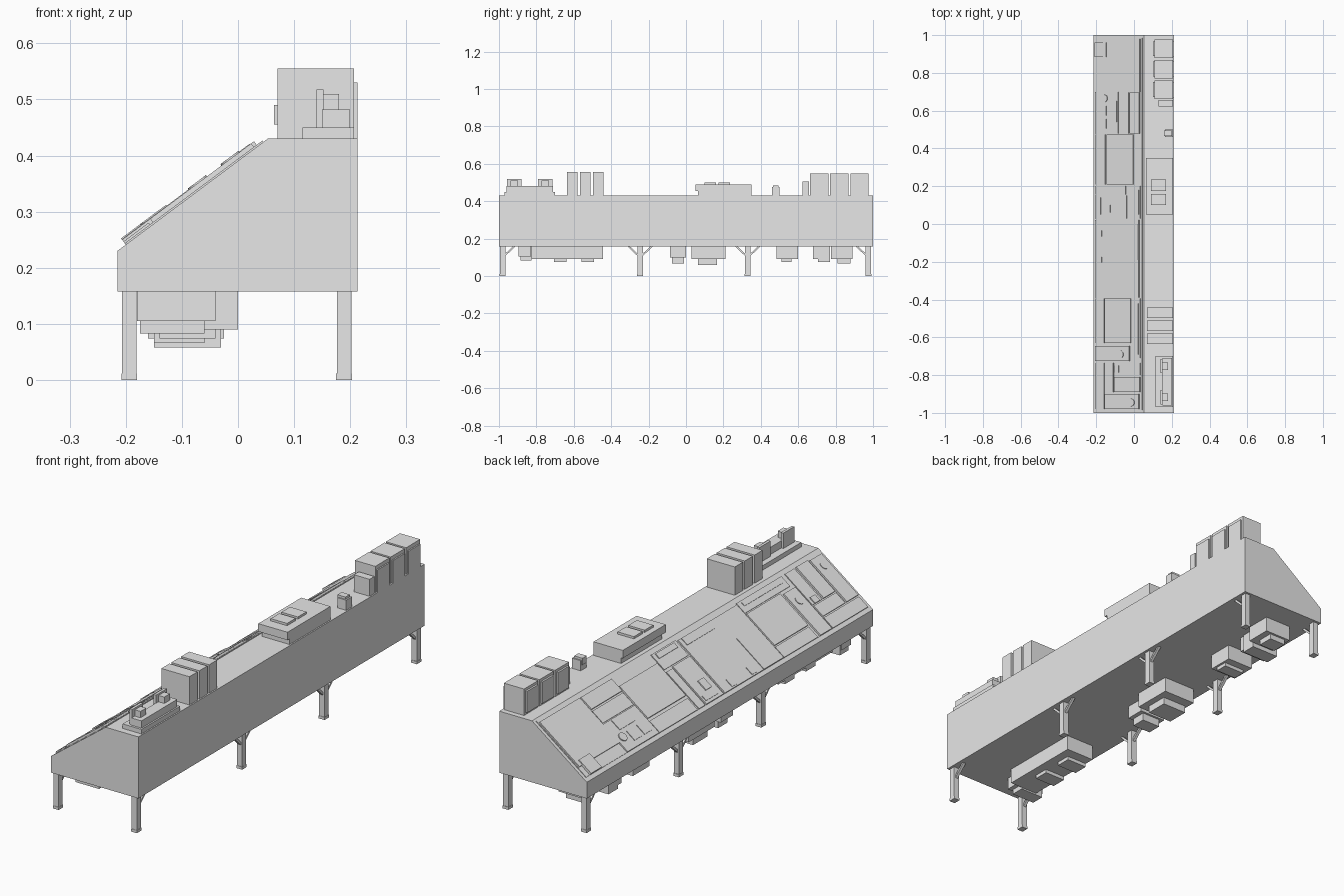
import bpy, bmesh
from mathutils import Vector

cube = bpy.data.objects.get("Cube")
if cube:
    bpy.data.objects.remove(cube, do_unlink=True)

grey = bpy.data.materials.new("plain grey")
grey.use_nodes = True
grey.diffuse_color = (.8, .8, .8, 1)
grey.node_tree.nodes["Principled BSDF"].inputs["Base Color"].default_value = grey.diffuse_color


def finish(name, bm):
    bmesh.ops.recalc_face_normals(bm, faces=bm.faces)
    mesh = bpy.data.meshes.new(name)
    bm.to_mesh(mesh)
    bm.free()
    mesh.materials.append(grey)
    part = bpy.data.objects.new(name, mesh)
    bpy.context.collection.objects.link(part)


def prism(name, outline, offset):
    """Extrude a closed outline of points along an offset."""
    bm = bmesh.new()
    face = bm.faces.new([bm.verts.new(point) for point in outline])
    extruded = bmesh.ops.extrude_face_region(bm, geom=[face])["geom"]
    moved = [item for item in extruded if isinstance(item, bmesh.types.BMVert)]
    bmesh.ops.translate(bm, vec=Vector(offset), verts=moved)
    finish(name, bm)


def corners(x, y):
    (left, right), (near, far) = x, y
    return (left, near), (right, near), (right, far), (left, far)


def around(centre, half):
    return centre - half, centre + half


def box(name, x, y, z):
    low, high = z
    prism(name, [(*corner, low) for corner in corners(x, y)], (0, 0, high - low))


# Cabinet body with a sloping control face
BOTTOM, TOP, FRONT_TOP = .158, .43, .23
FRONT, CREST, BACK = -.215, .053, .213
profile = [(FRONT, BOTTOM), (BACK, BOTTOM), (BACK, TOP), (CREST, TOP), (FRONT, FRONT_TOP)]
prism("console_body", [(x, -1, z) for x, z in profile], (0, 2, 0))

SLOPE = (TOP - FRONT_TOP) / (CREST - FRONT)
NORMAL = Vector((-SLOPE, 0, 1)).normalized()
THIN, MEDIUM, THICK, DETAIL = .007, .009, .011, .003
LOWER, INNER, UPPER = -.2, -.15, .035


def on_slope(x, y, lift=0):
    return Vector((x, y, FRONT_TOP + (x - FRONT) * SLOPE)) + NORMAL * lift


def panel(name, x, y, height):
    prism(name, [on_slope(*corner) for corner in corners(x, y)], NORMAL * height)


def knob(name, x, y, height):
    bm = bmesh.new()
    bmesh.ops.create_cone(bm, cap_ends=True, segments=16, radius1=.02, radius2=.02, depth=height)
    turn = Vector((0, 0, 1)).rotation_difference(NORMAL).to_matrix()
    bmesh.ops.rotate(bm, matrix=turn, verts=bm.verts)
    bmesh.ops.translate(bm, vec=on_slope(x, y, height / 2), verts=bm.verts)
    finish(name, bm)


panel("panel_backing", x=(LOWER, .045), y=around(0, .985), height=DETAIL)

# Rear control panels
panel("map_panel", x=(-.16, UPPER), y=(.7, .98), height=MEDIUM)
panel("map_panel_tab", x=(LOWER, -.14), y=(.885, .96), height=THICK + DETAIL)
panel("dial_panel", x=(LOWER, -.08), y=(.48, .7), height=MEDIUM)
panel("dial_panel_screen", x=(-.125, -.085), y=(.54, .65), height=MEDIUM + DETAIL)
for y in (.53, .6):
    panel("dial_panel_key", x=around(-.16, .02), y=around(y, .025), height=MEDIUM + DETAIL)
knob("dial_panel_knob", x=INNER, y=.665, height=THICK + DETAIL)
for x, height in ((-.05, THIN), (.008, THICK)):
    panel("tall_panel", x=around(x, .026), y=(.48, .695), height=height)

# Middle control panels
panel("wide_screen", x=(-.14, 0), y=(.21, .475), height=THICK)
panel("wide_screen_side", x=(LOWER, INNER), y=(.21, .475), height=THIN)
panel("upper_strip", x=(LOWER, -.04), y=(.157, .2), height=THIN)
panel("key_panel", x=(LOWER, -.035), y=(.03, .15), height=MEDIUM)
panel("key_panel_screen", x=around(-.14, .02), y=around(.08, .02), height=THICK + DETAIL)
panel("key_panel_strip", x=around(-.18, .01), y=(.05, .14), height=MEDIUM + DETAIL)
panel("switch_panel", x=(-.03, UPPER), y=(.03, .2), height=THIN)
panel("switch_panel_strip", x=around(.02, .01), y=(.05, .18), height=THICK)
panel("main_display", x=(LOWER, .03), y=(-.39, .02), height=MEDIUM)
panel("main_display_lower", x=(LOWER, -.065), y=(-.385, -.25), height=MEDIUM + DETAIL)
panel("main_display_side", x=(0, .028), y=(-.19, 0), height=MEDIUM + DETAIL)
for y in (-.19, -.05):
    panel("main_display_tab", x=around(-.18, .015), y=around(y, .015), height=MEDIUM + DETAIL)

# Control panels towards the front end
panel("square_screen", x=(INNER, -.013), y=(-.63, -.395), height=THICK)
panel("square_screen_side", x=(LOWER, -.155), y=(-.63, -.395), height=THIN)
panel("long_strip", x=(-.008, UPPER), y=(-.71, -.395), height=THIN)
panel("long_strip_insert", x=around(.02, .007), y=(-.69, -.42), height=THIN + DETAIL)
panel("round_panel", x=(LOWER, -.02), y=(-.725, -.645), height=THICK)
knob("round_panel_knob", x=-.065, y=-.69, height=THICK + DETAIL)
panel("end_side_strip", x=(LOWER, -.155), y=(-.98, -.735), height=THIN)
panel("end_upper_panel", x=(INNER, -.105), y=(-.89, -.735), height=MEDIUM)
panel("end_small_panel", x=(-.1, UPPER), y=(-.8, -.735), height=THIN)
panel("end_small_key", x=(-.1, -.075), y=(-.785, -.75), height=THICK)
panel("end_middle_panel", x=(-.1, UPPER), y=(-.89, -.81), height=THICK)
panel("end_lower_panel", x=(INNER, .03), y=(-.98, -.9), height=THICK)
knob("end_panel_knob", x=-.007, y=-.945, height=THICK + DETAIL)

# Stepped instrument at the front end of the shelf
SHELF_BACK = .207
STEP_LOW, STEP_HIGH = .45, .482
box("instrument_base", x=(.115, SHELF_BACK), y=(-.97, -.7), z=(TOP, STEP_LOW))
box("instrument_step", x=(.15, .2), y=(-.96, -.71), z=(STEP_LOW, STEP_HIGH))
for y in (-.918, -.752):
    box("instrument_plate", x=(.14, .152), y=around(y, .038), z=(STEP_LOW, .518))
    box("instrument_block", x=(.152, .18), y=around(y, .02), z=(STEP_HIGH, .51))

# Three upright slabs
for step in (-1, 0, 1):
    box("upright_slab", x=(.07, SHELF_BACK), y=around(-.538 + step * .069, .028), z=(TOP, .555))

# Wide desk unit
DESK_TOP = .49
box("desk_unit_base", x=(.072, SHELF_BACK), y=(.065, .35), z=(TOP, .455))
box("desk_unit_top", x=(.064, SHELF_BACK), y=(.05, .35), z=(.455, DESK_TOP))
for y in (.13, .205):
    box("desk_unit_plate", x=around(.13, .04), y=around(y, .03), z=(DESK_TOP, .5))

# Small boxes on the shelf
box("small_box", x=(.165, SHELF_BACK), y=around(.48, .02), z=(TOP, .475))
box("small_box_lid", x=(.16, .2), y=around(.48, .015), z=(.455, .485))
box("short_cabinet", x=(.13, SHELF_BACK), y=around(.64, .017), z=(TOP, .505))

# Three cabinets with raised doors and back plates
for step in (-1, 0, 1):
    y = .82 + step * .108
    box("cabinet", x=(.108, SHELF_BACK), y=around(y, .049), z=(TOP, .547))
    box("cabinet_door", x=(.1, .108), y=around(y, .039), z=(.44, .535))
    box("cabinet_back", x=(SHELF_BACK, BACK), y=around(y, .041), z=(TOP, .53))

# Legs with feet and diagonal braces
FOOT = .012
for y, sides in ((-.98, [1]), (-.245, [-1, 1]), (.33, [-1, 1]), (.975, [-1])):
    for x in (-.194, .189):
        box("leg", x=around(x, .013), y=around(y, .014), z=(FOOT, BOTTOM))
        box("foot", x=around(x, .014), y=around(y, .016), z=(0, FOOT))
        for side in sides:
            near, far, thick = y + side * .012, y + side * .068, .013
            brace = [(near, .105), (near, .105 + thick), (far - side * thick, BOTTOM), (far, BOTTOM)]
            prism("leg_brace", [(x - thick / 2, *point) for point in brace], (thick, 0, 0))


# Boxes hanging under the body, each with a lower step
def hanging(name, x, y, low):
    box(name, x, y, z=(low, BOTTOM))


SHALLOW, MIDDLE, DEEP = .09, .074, .066
hanging("end_box", x=(-.18, -.04), y=(-.895, -.83), low=.105)
hanging("end_box_step", x=(-.175, -.06), y=(-.885, -.825), low=.083)
hanging("long_box", x=(-.14, 0), y=(-.825, -.445), low=SHALLOW)
for y in (-.672, -.525):
    hanging("long_box_step", x=(-.14, -.04), y=around(y, .034), low=MIDDLE)
hanging("middle_small_box", x=(-.17, -.04), y=(-.085, 0), low=.1)
hanging("middle_small_step", x=(-.15, -.06), y=(-.075, -.01), low=DEEP)
hanging("middle_large_box", x=(-.16, 0), y=(.03, .21), low=SHALLOW)
hanging("middle_large_step", x=(-.15, -.03), y=(.065, .165), low=.058)
hanging("rear_small_box", x=(-.16, -.03), y=(.485, .6), low=SHALLOW)
hanging("rear_small_step", x=(-.14, -.04), y=(.51, .565), low=MIDDLE)
hanging("rear_middle_box", x=(-.16, -.03), y=(.68, .77), low=SHALLOW)
hanging("rear_middle_step", x=(-.16, -.025), y=(.705, .77), low=MIDDLE)
hanging("rear_end_box", x=(-.13, 0), y=(.775, .89), low=SHALLOW)
hanging("rear_end_step", x=(-.11, -.03), y=(.81, .88), low=DEEP)
